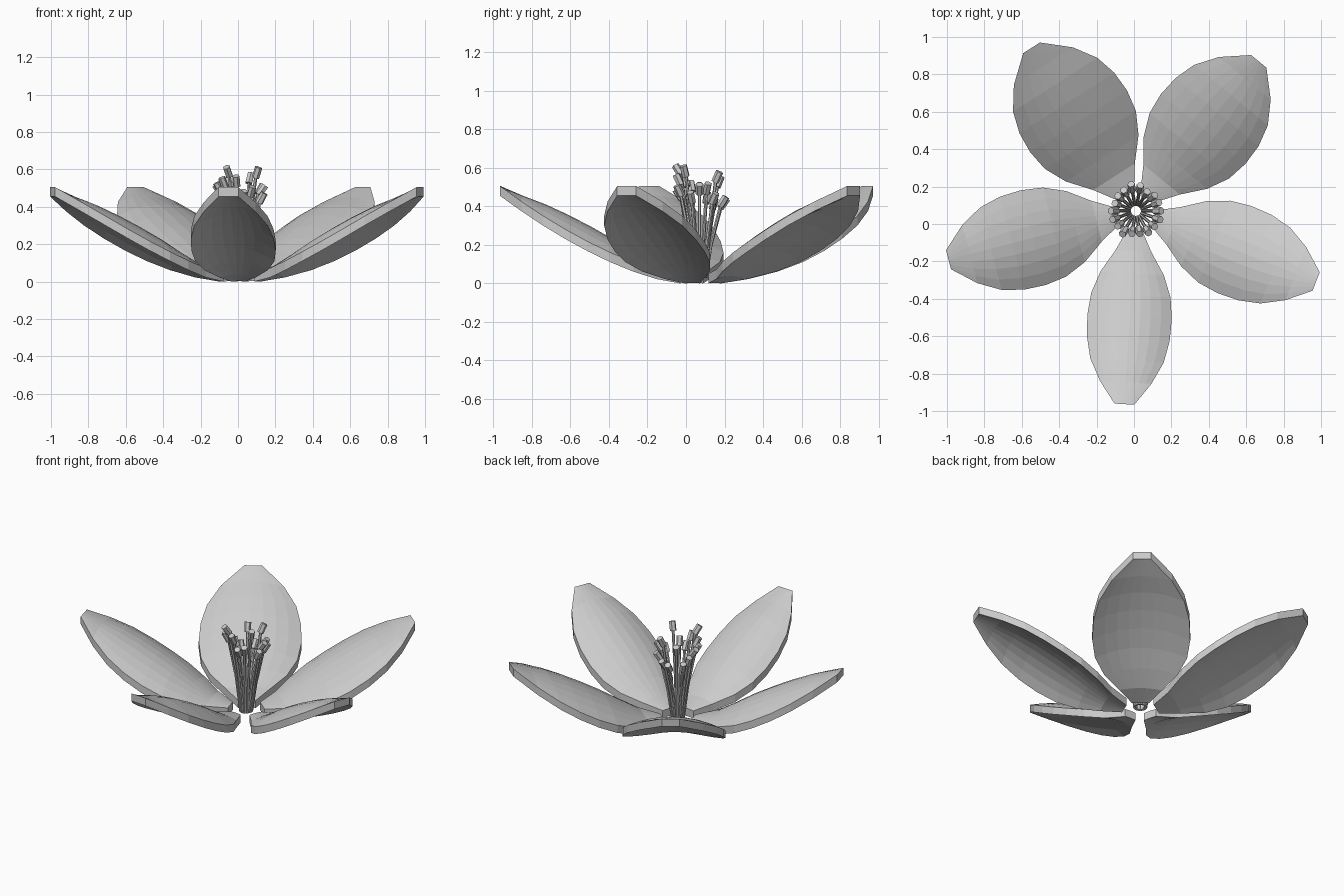
import bpy, bmesh, math, random
from mathutils import Vector

if "Cube" in bpy.data.objects:
    bpy.data.objects.remove(bpy.data.objects["Cube"])

random.seed(11)
CX, CY = 0.01, 0.07          # flower centre

grey = bpy.data.materials.new("pale_grey")
grey.diffuse_color = (0.6, 0.6, 0.6, 1)
grey.use_nodes = True
grey.node_tree.nodes["Principled BSDF"].inputs["Base Color"].default_value = grey.diffuse_color


def finish(bm, name):
    bmesh.ops.recalc_face_normals(bm, faces=bm.faces)
    me = bpy.data.meshes.new(name)
    bm.to_mesh(me)
    bm.free()
    me.materials.append(grey)
    ob = bpy.data.objects.new(name, me)
    bpy.context.collection.objects.link(ob)
    return ob


# Petal outline: half width at even steps from base to tip
PROFILE = [0.17, 0.43, 0.75, 0.94, 1.0, 0.98, 0.87, 0.61, 0.18]
COLS, THICK = 8, 0.05


def petal(name, angle, half_width):
    """Domed, upward curving leaf: drooping side edges and a vertical rim."""
    bm = bmesh.new()
    d = Vector((math.cos(angle), math.sin(angle), 0))
    side = Vector((-d.y, d.x, 0))
    rows = len(PROFILE)
    layers = []
    for lift in (0, THICK):
        grid = []
        for i, w in enumerate(PROFILE):
            t = i / (rows - 1)
            hw = 0.053 if i == rows - 1 else w * half_width
            dome = 0.08 * w * w if i < rows - 1 else 0
            line = []
            for j in range(COLS + 1):
                u = 2 * j / COLS - 1
                p = Vector((CX, CY, 0)) + d * (0.1 + 0.935 * t) + side * (u * hw)
                p.z = 0.455 * t ** 1.45 + dome * (1 - u * u) + lift
                line.append(bm.verts.new(p))
            grid.append(line)
        layers.append(grid)
    for g in layers:
        for i in range(rows - 1):
            for j in range(COLS):
                bm.faces.new((g[i][j], g[i][j + 1], g[i + 1][j + 1], g[i + 1][j]))
    # rim joins the two layers
    lo, hi = layers
    loop = [(0, j) for j in range(COLS)] + [(i, COLS) for i in range(rows - 1)]
    loop += [(rows - 1, j) for j in range(COLS, 0, -1)] + [(i, 0) for i in range(rows - 1, 0, -1)]
    for (a, b), (c, e) in zip(loop, loop[1:] + loop[:1]):
        bm.faces.new((lo[a][b], lo[c][e], hi[c][e], hi[a][b]))
    return finish(bm, name)


for k, hw in enumerate((0.226, 0.25, 0.293, 0.307, 0.262)):
    petal(f"petal_{k + 1}", math.radians(-93.4 + 72 * k), hw)


def tube(bm, points, radii, sides=6):
    """Capped prism through a list of points."""
    rings = []
    for n, p in enumerate(points):
        axis = (points[min(n + 1, len(points) - 1)] - points[max(n - 1, 0)]).normalized()
        x = axis.cross(Vector((0, 0, 1))).normalized()
        y = axis.cross(x)
        rings.append([bm.verts.new(p + (x * math.cos(a) + y * math.sin(a)) * radii[n])
                      for a in (2 * math.pi * s / sides for s in range(sides))])
    for r0, r1 in zip(rings, rings[1:]):
        for s in range(sides):
            q = (s + 1) % sides
            bm.faces.new((r0[s], r0[q], r1[q], r1[s]))
    bm.faces.new(rings[0])
    bm.faces.new(rings[-1])


# Stamens: thin leaning filaments topped with anthers
filaments, anthers = bmesh.new(), bmesh.new()
COUNT = 18
for k in range(COUNT):
    a = 2 * math.pi * k / COUNT
    out = Vector((math.cos(a), math.sin(a), 0))
    up = Vector((0, 0, 1))
    c = Vector((CX, CY, 0))
    h = random.uniform(0.39, 0.57)
    r = random.uniform(0.095, 0.115)
    top = c + out * r + up * h
    tube(filaments, [c + out * 0.034 + up * 0.03, c + out * 0.06 + up * h * 0.5, top],
         [0.009, 0.009, 0.009])
    lean = (out * random.uniform(0.4, 0.75) + up).normalized()
    tube(anthers, [top - lean * 0.008, top + lean * 0.052], [0.02, 0.02])
finish(filaments, "stamen_filaments")
finish(anthers, "stamen_anthers")
